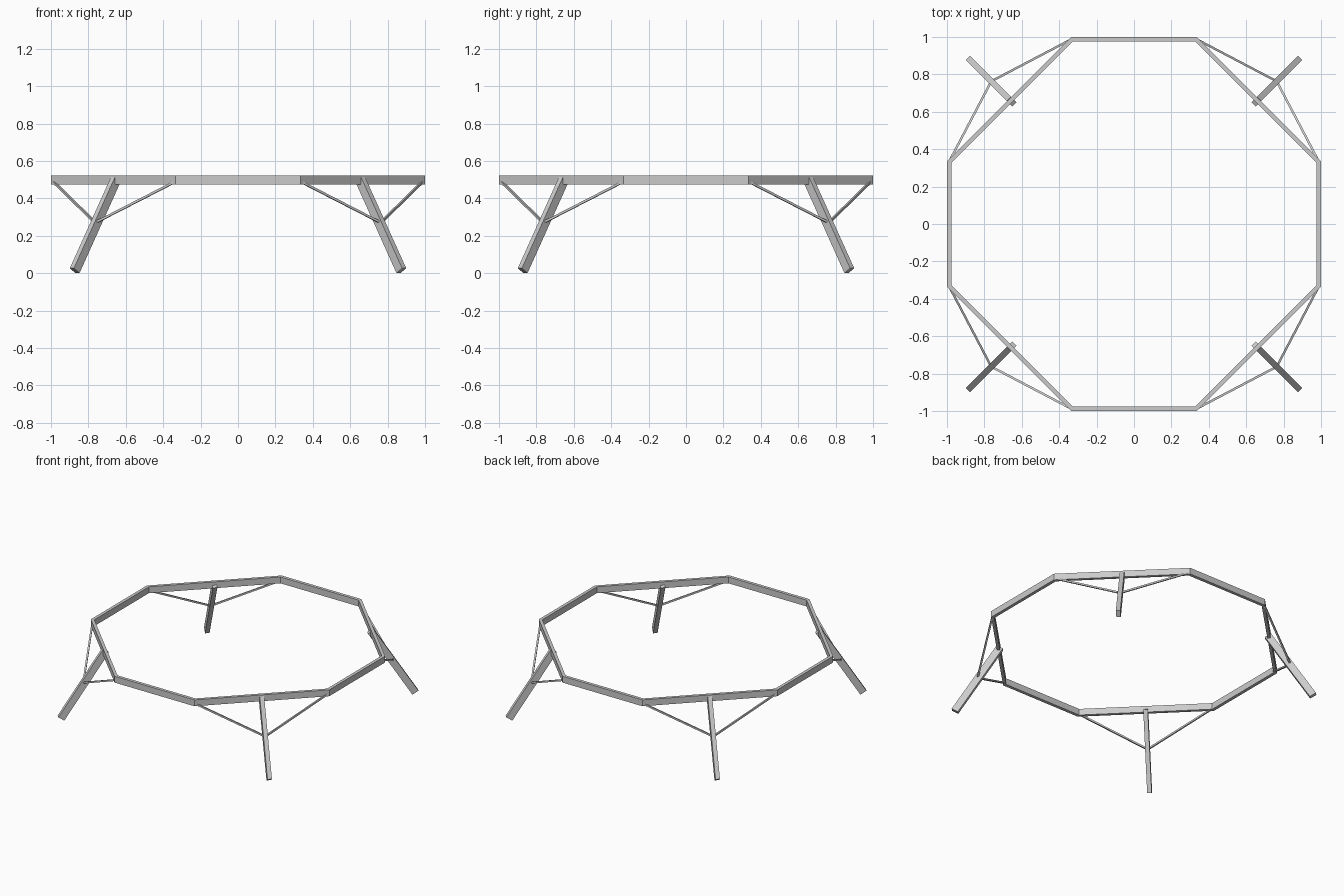
import bpy
import bmesh
import math
from mathutils import Vector, Matrix

cube = bpy.data.objects.get("Cube")
if cube:
    bpy.data.objects.remove(cube, do_unlink=True)

# Single painted grey finish
grey = bpy.data.materials.new("light_grey")
grey.use_nodes = True
colour = (0.6, 0.6, 0.6, 1)
grey.diffuse_color = colour
grey.node_tree.nodes["Principled BSDF"].inputs["Base Color"].default_value = colour


def finish(name, bm):
    bmesh.ops.recalc_face_normals(bm, faces=bm.faces)
    mesh = bpy.data.meshes.new(name)
    bm.to_mesh(mesh)
    bm.free()
    mesh.materials.append(grey)
    obj = bpy.data.objects.new(name, mesh)
    bpy.context.collection.objects.link(obj)
    return obj


def bar(name, start, end, side, width, depth):
    """Rectangular bar between two points; width runs along side."""
    start, end = Vector(start), Vector(end)
    axis = (end - start).normalized()
    side = Vector(side)
    side = (side - axis * side.dot(axis)).normalized()
    frame = Matrix((side, axis.cross(side), axis)).transposed().to_4x4()
    frame.translation = (start + end) / 2
    bm = bmesh.new()
    bmesh.ops.create_cube(bm, size=1)
    bm.transform(frame @ Matrix.Diagonal((width, depth, (end - start).length, 1)))
    return finish(name, bm)


# Octagonal ring: rectangular section swept round eight mitred corners
LONG, SHORT = 1.0, 0.335
BOTTOM, TOP = 0.475, 0.523
INNER = 0.976
corners = []
for q in range(4):
    turn = Matrix.Rotation(q * math.pi / 2, 3, "Z")
    corners += [turn @ Vector((LONG, SHORT, 0)), turn @ Vector((SHORT, LONG, 0))]
section = [(1, BOTTOM), (1, TOP), (INNER, TOP), (INNER, BOTTOM)]
bm = bmesh.new()
loops = [[bm.verts.new((c.x * s, c.y * s, z)) for s, z in section] for c in corners]
for i, loop in enumerate(loops):
    following = loops[(i + 1) % len(loops)]
    for j in range(4):
        k = (j + 1) % 4
        bm.faces.new((loop[j], following[j], following[k], loop[k]))
finish("octagonal_ring", bm)

# Splayed legs on the diagonals, each with two thin braces to the ring corners
legs = {"back_left": (1, 1), "back_right": (-1, 1),
        "front_right": (-1, -1), "front_left": (1, -1)}
for name, (sx, sy) in legs.items():
    out = Vector((sx, sy, 0)).normalized()
    up = Vector((0, 0, 1))
    bar(name + "_leg", out * 0.925 + up * 0.5, out * 1.235 + up * 0.0135,
        out.cross(up), 0.031, 0.05)
    joint = (sx * 0.763, sy * 0.763, 0.27)
    bar(name + "_side_brace", joint, (sx * 0.985, sy * 0.34, 0.487), up, 0.012, 0.012)
    bar(name + "_end_brace", joint, (sx * 0.34, sy * 0.985, 0.487), up, 0.012, 0.012)
